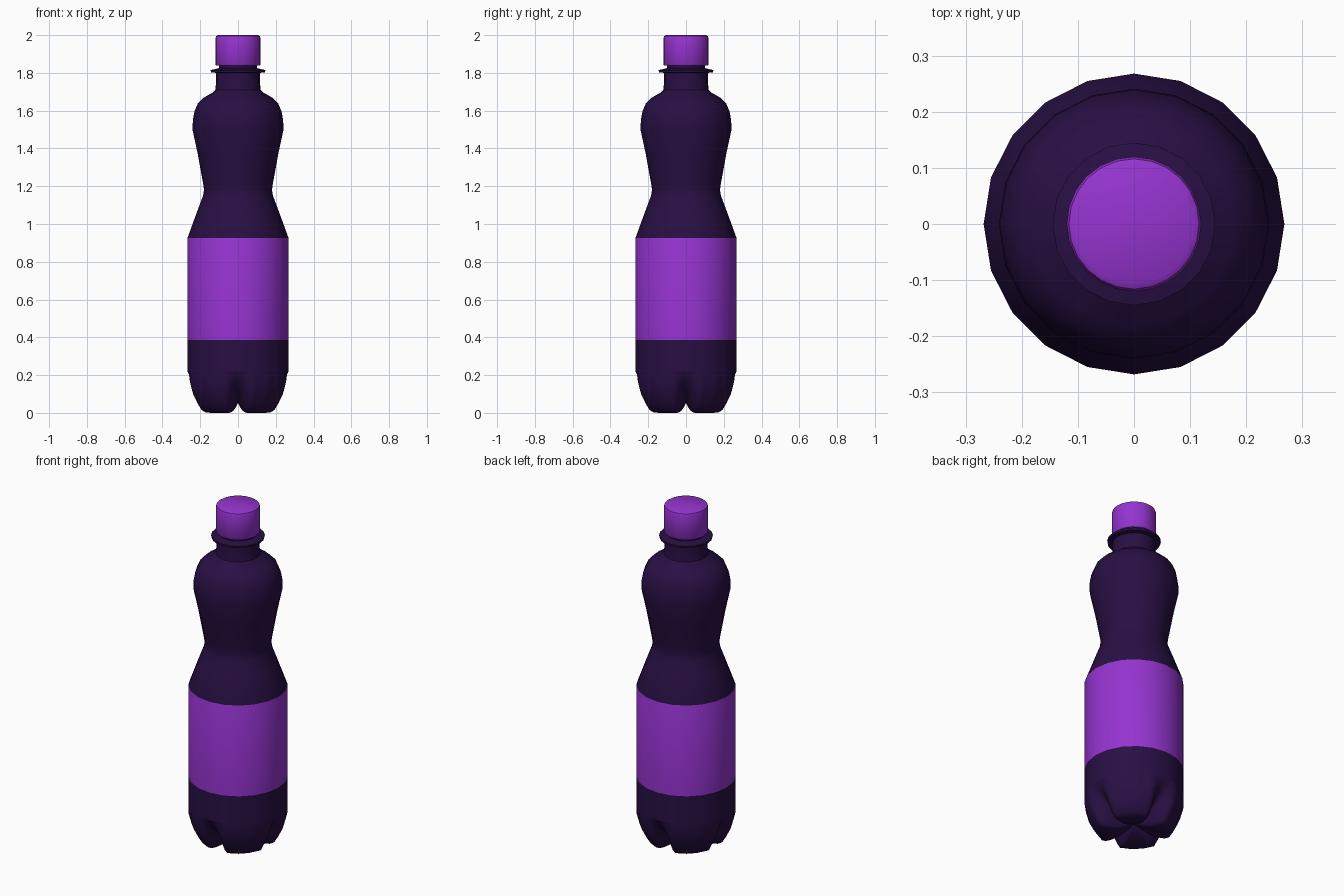
import bpy, bmesh, math

if "Cube" in bpy.data.objects:
    bpy.data.objects.remove(bpy.data.objects["Cube"])


def material(name, rgb):
    m = bpy.data.materials.new(name)
    m.use_nodes = True
    m.diffuse_color = (*rgb, 1)
    m.node_tree.nodes["Principled BSDF"].inputs["Base Color"].default_value = (*rgb, 1)
    return m


dark = material("dark violet plastic", (0.021, 0.005, 0.057))
bright = material("bright purple", (0.30, 0.034, 0.63))


def finish(name, bm, mats, angle=32):
    bmesh.ops.recalc_face_normals(bm, faces=bm.faces)
    me = bpy.data.meshes.new(name)
    bm.to_mesh(me)
    bm.free()
    ob = bpy.data.objects.new(name, me)
    bpy.context.collection.objects.link(ob)
    for m in mats:
        me.materials.append(m)
    bpy.ops.object.select_all(action="DESELECT")
    ob.select_set(True)
    bpy.context.view_layer.objects.active = ob
    bpy.ops.object.shade_smooth_by_angle(angle=math.radians(angle))
    return ob


def rings(bm, count, sides, point):
    """Bridge rings of vertices given by point(row, angle)."""
    rows = [[bm.verts.new(point(i, math.tau * k / sides)) for k in range(sides)]
            for i in range(count)]
    for a, b in zip(rows, rows[1:]):
        for k in range(sides):
            n = (k + 1) % sides
            bm.faces.new((a[k], a[n], b[n], b[k]))
    return rows


def lathe(name, profile, sides, mats, cap_ends):
    bm = bmesh.new()
    rows = rings(bm, len(profile), sides, lambda i, a: (
        profile[i][0] * math.cos(a), profile[i][0] * math.sin(a), profile[i][1]))
    for i in cap_ends:
        bm.faces.new(rows[i])
    return bm


SIDES = 20
LABEL = (0.385, 0.925)

# Bottle body with the wrapped label band
body_profile = [(.268, .22), (.268, LABEL[0]), (.268, LABEL[1]), (.215, 1.07),
                (.185, 1.15), (.18, 1.18), (.184, 1.21), (.213, 1.37), (.241, 1.50),
                (.239, 1.55), (.231, 1.595), (.212, 1.64), (.18, 1.67), (.135, 1.695),
                (.12, 1.71), (.116, 1.75), (.116, 1.79)]
bm = lathe("body", body_profile, SIDES, None, [])
for f in bm.faces:
    f.material_index = int(LABEL[0] < f.calc_center_median().z < LABEL[1])
finish("bottle_body", bm, [dark, bright])

# Neck collar and the throat under the cap
collar = [(.116, 1.785), (.116, 1.80), (.143, 1.803), (.145, 1.815), (.122, 1.82),
          (.10, 1.825), (.10, 1.85)]
finish("neck_collar", lathe("collar", collar, SIDES, None, [-1]), [dark])

# Screw cap
cap = [(.10, 1.838), (.115, 1.838), (.12, 1.845), (.12, 1.982), (.116, 1.994), (.106, 2.0)]
finish("screw_cap", lathe("cap", cap, 24, None, [0, -1]), [bright], 40)

# Four-footed base: foot profile blended into groove profile around the axis
foot = [(.268, .22), (.266, .16), (.25, .10), (.226, .052), (.203, .015), (.18, .003),
        (.15, 0), (.11, .004), (.06, .022)]
groove = [(.268, .22), (.252, .19), (.228, .162), (.195, .132), (.16, .105), (.13, .088),
          (.10, .075), (.07, .062), (.04, .055)]


def base_point(i, a):
    off = abs((math.degrees(a) + 45) % 90 - 45)
    t = min(max((off - 2) / 15, 0), 1)
    t = t * t * (3 - 2 * t)
    r = groove[i][0] + (foot[i][0] - groove[i][0]) * t
    z = groove[i][1] + (foot[i][1] - groove[i][1]) * t
    # follow the flat sides of the body above
    step = math.tau / SIDES
    r *= math.cos(step / 2) / math.cos(a % step - step / 2)
    return r * math.cos(a), r * math.sin(a), z


bm = bmesh.new()
rows = rings(bm, len(foot), SIDES * 4, base_point)
centre = bm.verts.new((0, 0, .052))
last = rows[-1]
for k, v in enumerate(last):
    bm.faces.new((v, last[(k + 1) % len(last)], centre))
finish("footed_base", bm, [dark], 50)
